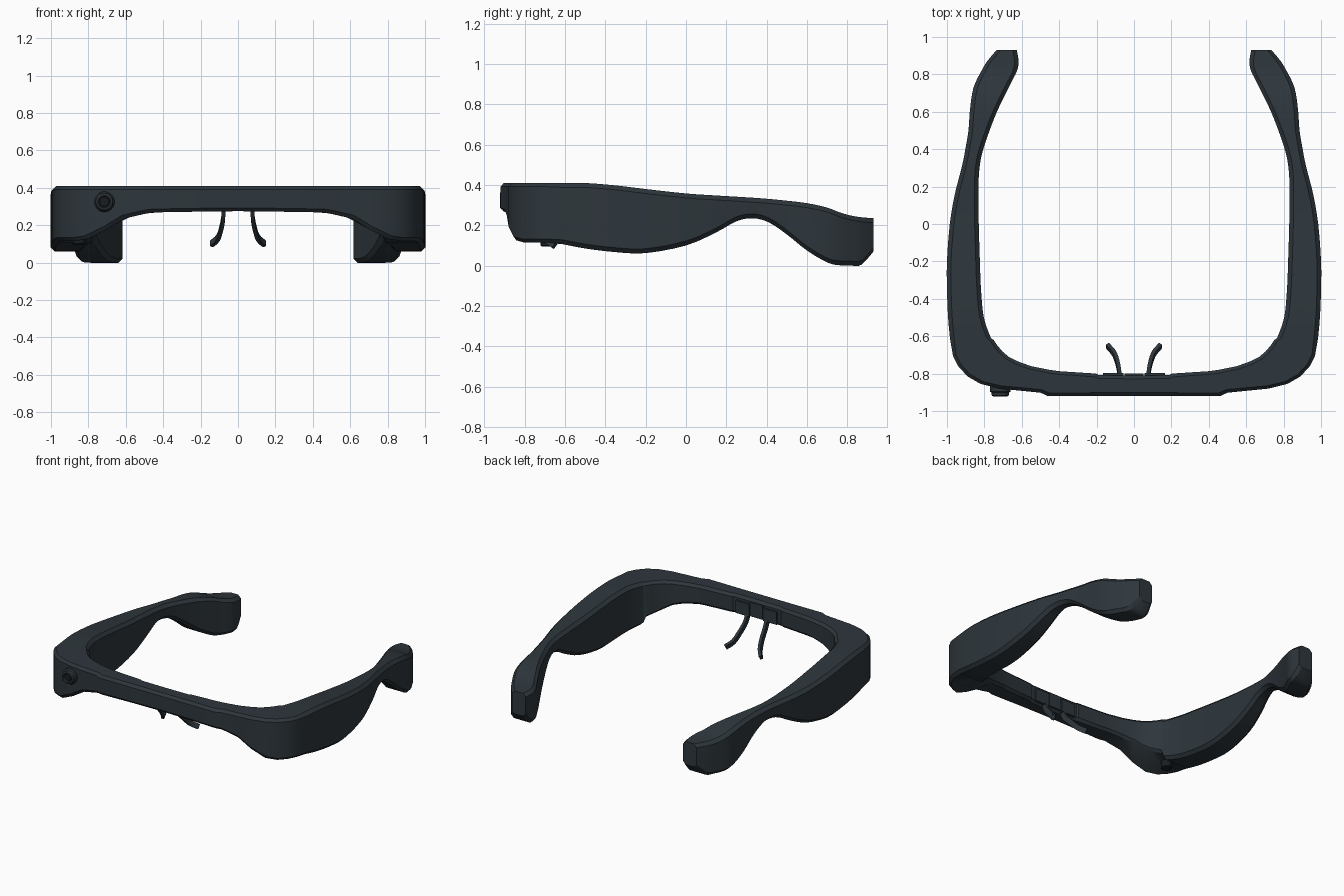
import bpy, bmesh, math
from mathutils import Vector

cube = bpy.data.objects.get("Cube")
if cube:
    bpy.data.objects.remove(cube, do_unlink=True)


def make_material(name, colour):
    mat = bpy.data.materials.new(name)
    mat.use_nodes = True
    mat.diffuse_color = (*colour, 1)
    mat.node_tree.nodes["Principled BSDF"].inputs["Base Color"].default_value = (*colour, 1)
    return mat


slate = make_material("dark slate plastic", (0.027, 0.037, 0.045))
black = make_material("black rubber", (0.010, 0.012, 0.015))


def finish(bm, name, mat, mirror=False, angle=28):
    bmesh.ops.recalc_face_normals(bm, faces=bm.faces)
    mesh = bpy.data.meshes.new(name)
    bm.to_mesh(mesh)
    bm.free()
    mesh.materials.append(mat)
    obj = bpy.data.objects.new(name, mesh)
    bpy.context.collection.objects.link(obj)
    bpy.ops.object.select_all(action='DESELECT')
    bpy.context.view_layer.objects.active = obj
    obj.select_set(True)
    bpy.ops.object.shade_smooth_by_angle(angle=math.radians(angle))
    if mirror:
        mod = obj.modifiers.new("mirror", 'MIRROR')
        mod.use_clip = True
    return obj


def loft(rings, cap_start=True):
    """Skin a list of equal-sized point rings."""
    bm = bmesh.new()
    loops = [[bm.verts.new(p) for p in ring] for ring in rings]
    for a, b in zip(loops, loops[1:]):
        for i in range(len(a)):
            j = (i + 1) % len(a)
            bm.faces.new((a[i], a[j], b[j], b[i]))
    if cap_start:
        bm.faces.new(loops[0])
    bm.faces.new(loops[-1])
    return bm


def smooth_rows(rows, steps):
    """Resample rows of numbers along a smooth curve."""
    rows = [Vector(r) for r in rows]
    out = []
    for k in range(len(rows) - 1):
        p0, p1 = rows[max(k - 1, 0)], rows[k]
        p2, p3 = rows[k + 1], rows[min(k + 2, len(rows) - 1)]
        for s in range(steps):
            t = s / steps
            m1, m2 = (p2 - p0) / 2, (p3 - p1) / 2
            out.append(p1 * (2*t**3 - 3*t**2 + 1) + m1 * (t**3 - 2*t**2 + t)
                       + p2 * (3*t**2 - 2*t**3) + m2 * (t**3 - t**2))
    return out + [rows[-1]]


def interpolate(table, x):
    for (xa, za), (xb, zb) in zip(table, table[1:]):
        if x <= xb:
            return za + (zb - za) * (x - xa) / (xb - xa)
    return table[-1][1]


def section(row, c=0.018):
    """Chamfered cross-section between an outer and an inner plan point."""
    xo, yo, xi, yi, top, low_o, low_i = row
    o, i = Vector((xo, yo, 0)), Vector((xi, yi, 0))
    d = (i - o).normalized() * c
    up = lambda p, z: (p.x, p.y, z)
    return [up(o, low_o + c), up(o, top - c), up(o + d, top), up(i - d, top),
            up(i, top - c), up(i, low_i + c), up(i - d, low_i), up(o + d, low_o)]


# Front bar and corner: outer x, y, inner x, y
bar_plan = [(0, -.92, 0, -.81), (.19, -.92, .19, -.808), (.2, -.92, .2, -.8),
            (.46, -.92, .4, -.787), (.5, -.902, .45, -.78), (.62, -.89, .55, -.76),
            (.72, -.88, .62, -.735), (.82, -.855, .67, -.71),
            (.89, -.815, .705, -.68), (.94, -.76, .73, -.65), (.968, -.705, .75, -.62)]
bar_low = [(0, .275), (.45, .27), (.55, .255), (.62, .235), (.7, .185),
           (.78, .14), (.85, .115)]
bar = [section((*r, .41, interpolate(bar_low, r[0]), interpolate(bar_low, r[2])))
       for r in bar_plan]

# Temple arm: y, outer x, inner x, top z, bottom z
arm_plan = [(-.61, .984, .765, .41, .106), (-.5, .994, .803, .41, .085),
            (-.35, 1, .818, .398, .067), (-.2, 1, .824, .38, .062),
            (0, .985, .83, .358, .1), (.15, .96, .832, .348, .165),
            (.25, .935, .83, .342, .22), (.33, .915, .822, .337, .235),
            (.41, .9, .803, .331, .215), (.5, .885, .772, .322, .155),
            (.6, .878, .733, .31, .075), (.7, .865, .685, .288, .016),
            (.76, .846, .655, .265, .002), (.82, .815, .625, .248, 0),
            (.87, .785, .617, .24, .004), (.93, .735, .627, .235, .07)]
arm = [section((xo, y, xi, y, top, low, low), .022)
       for y, xo, xi, top, low in smooth_rows(arm_plan, 3)]
finish(loft(bar + arm, cap_start=False), "frame_and_arms", slate, mirror=True)

# Curved nose pads
path = smooth_rows([(.078, -.82, .3), (.079, -.79, .24), (.09, -.735, .18),
                    (.108, -.69, .13), (.142, -.65, .1)], 4)
rings = []
for k, p in enumerate(path):
    t = (path[min(k + 1, len(path) - 1)] - path[max(k - 1, 0)]).normalized()
    side = Vector((0, -t.z, t.y)).normalized() * .018
    across = t.cross(side).normalized() * .01
    rings.append([p + side + across, p + side - across,
                  p - side - across, p - side + across])
finish(loft(rings), "nose_pads", slate, mirror=True)


def box(name, centre, size, mirror=False):
    bm = bmesh.new()
    bmesh.ops.create_cube(bm, size=1)
    for v in bm.verts:
        v.co = Vector(a * b for a, b in zip(v.co, size)) + Vector(centre)
    return finish(bm, name, slate, mirror)


# Nose pad mounts on the back of the bar
box("nose_pad_mounts", (.11, -.81, .33), (.11, .026, .09), True)
box("bridge_plate", (0, -.807, .34), (.1, .014, .1))


def turned(name, profile, centre, axis, mat):
    """Turn (radius, distance) steps around an axis."""
    axis = Vector(axis)
    u = axis.orthogonal().normalized()
    v = axis.cross(u)
    rings = [[Vector(centre) + axis * h + (u * math.cos(a) + v * math.sin(a)) * r
              for a in (math.tau * n / 28 for n in range(28))] for r, h in profile]
    return finish(loft(rings), name, mat)


# Camera: stepped barrel with a recessed lens
turned("camera_barrel", [(.055, -.03), (.055, .016), (.048, .022), (.045, .038),
                         (.038, .042), (.034, .042), (.03, .034)],
       (-.715, -.88, .325), (0, -1, 0), slate)
turned("camera_lens", [(.027, 0), (.024, .004)], (-.715, -.914, .325), (0, -1, 0), black)

# Button under the corner
turned("underside_button", [(.036, -.03), (.036, .014), (.03, .02)],
       (-.85, -.685, .115), (0, 0, -1), black)
